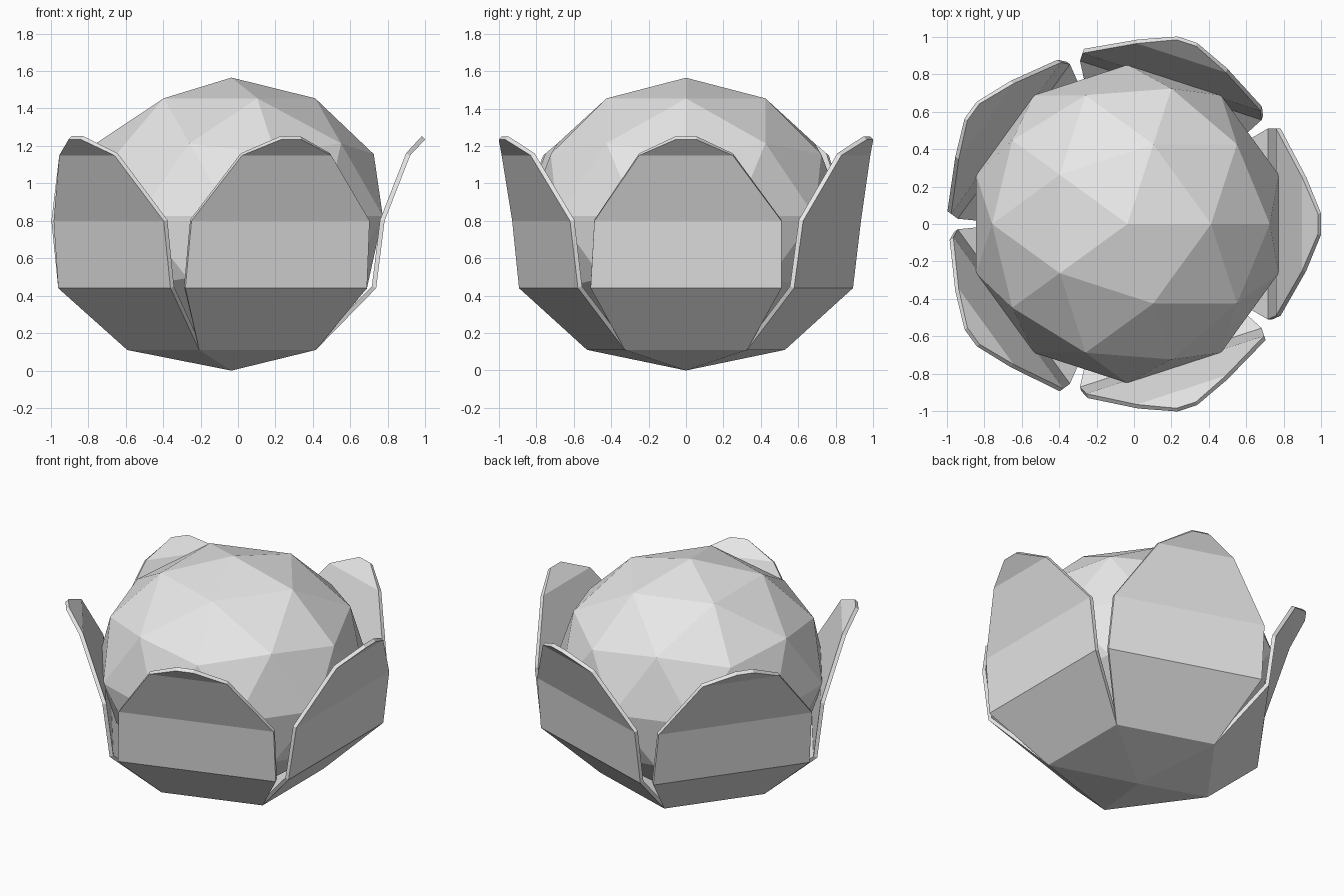
import bpy, bmesh, math
from mathutils import Matrix

if "Cube" in bpy.data.objects:
    bpy.data.objects.remove(bpy.data.objects["Cube"])

CX = -0.035  # flower axis

grey = bpy.data.materials.new("light_grey")
grey.diffuse_color = (0.8, 0.8, 0.8, 1)
grey.use_nodes = True
grey.node_tree.nodes["Principled BSDF"].inputs["Base Color"].default_value = grey.diffuse_color


def make_object(name, bm):
    me = bpy.data.meshes.new(name)
    bm.to_mesh(me)
    bm.free()
    me.materials.append(grey)
    ob = bpy.data.objects.new(name, me)
    bpy.context.collection.objects.link(ob)
    return ob


# Faceted, slightly flattened ball in the middle
bm = bmesh.new()
bmesh.ops.create_icosphere(bm, subdivisions=2, radius=1)
bmesh.ops.scale(bm, verts=bm.verts, vec=(0.85, 0.85, 0.74))
bmesh.ops.translate(bm, verts=bm.verts, vec=(CX, 0, 0.825))
make_object("centre_ball", bm)

# Petal rows: radial distance, height, left edge, right edge
ROWS = [(0.45, 0.11, -0.327, 0.327),
        (0.773, 0.44, -0.51, 0.51),
        (0.818, 0.80, -0.49, 0.51),
        (0.955, 1.15, -0.25, 0.25),
        (1.035, 1.235, -0.055, 0.055)]

# Five thin petals meeting at the base point
for i in range(5):
    bm = bmesh.new()
    base = bm.verts.new((0, 0, 0))
    rows = [(bm.verts.new((r, a, z)), bm.verts.new((r, b, z))) for r, z, a, b in ROWS]
    bm.faces.new((base, rows[0][1], rows[0][0]))
    for (l0, r0), (l1, r1) in zip(rows, rows[1:]):
        bm.faces.new((l0, r0, r1, l1))
    bmesh.ops.recalc_face_normals(bm, faces=bm.faces)
    bm.faces.ensure_lookup_table()
    bm.normal_update()
    if bm.faces[2].normal.x < 0:
        bmesh.ops.reverse_faces(bm, faces=bm.faces)
    bmesh.ops.transform(bm, verts=bm.verts,
                        matrix=Matrix.Translation((CX, 0, 0)) @ Matrix.Rotation(math.radians(72 * i), 4, 'Z'))
    petal = make_object(f"petal_{i + 1}", bm)
    # Thickness goes inward
    mod = petal.modifiers.new("thickness", 'SOLIDIFY')
    mod.thickness = 0.025
    mod.offset = -1
